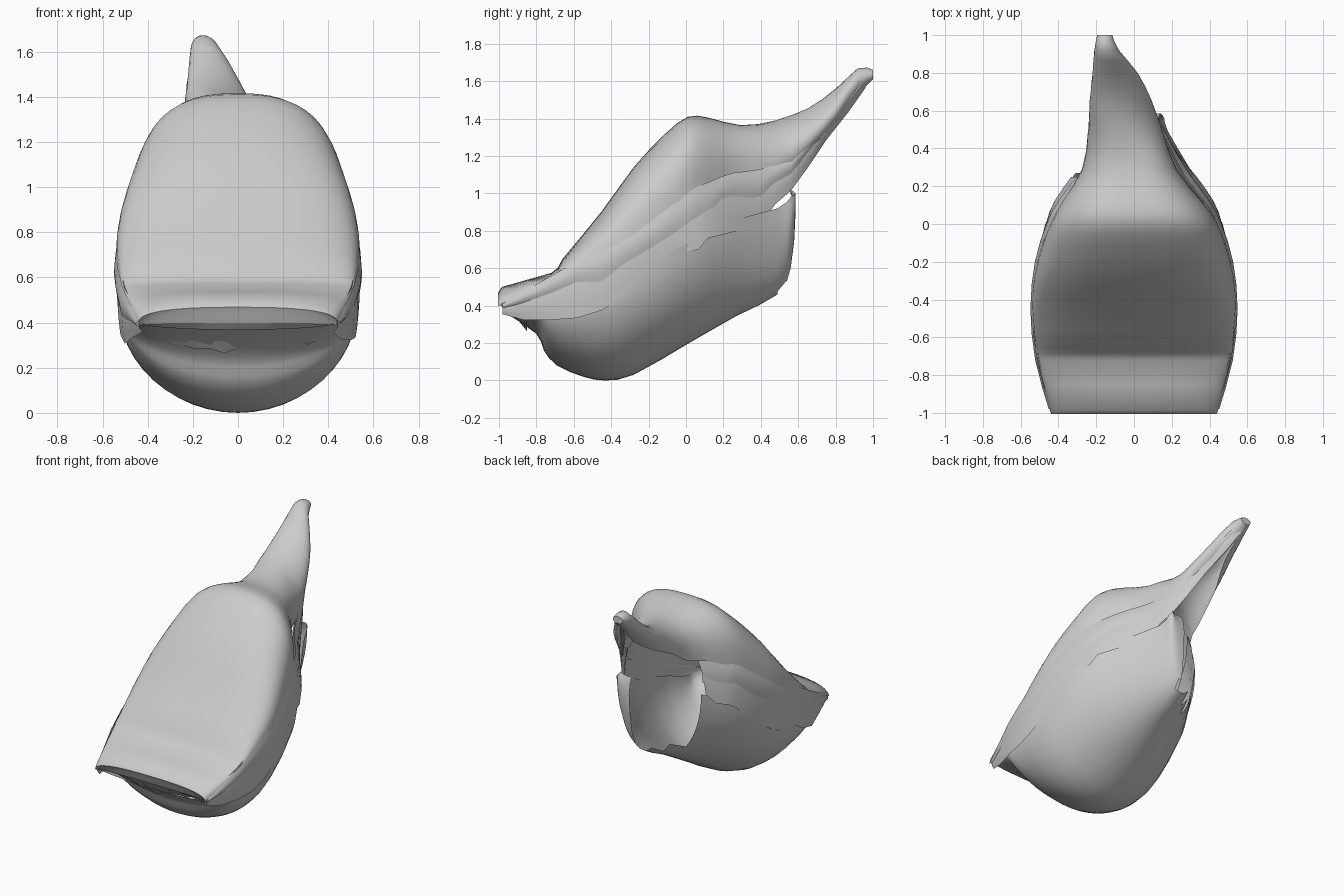
import bpy, bmesh, math, random

if "Cube" in bpy.data.objects:
    bpy.data.objects.remove(bpy.data.objects["Cube"])
random.seed(4)


def spline(rows, steps):
    """Catmull-Rom through station rows, endpoints kept."""
    out = []
    for i in range(len(rows) - 1):
        p0, p1 = rows[max(i - 1, 0)], rows[i]
        p2, p3 = rows[i + 1], rows[min(i + 2, len(rows) - 1)]
        for k in range(steps):
            t = k / steps
            out.append([0.5 * (2*b + (c - a)*t + (2*a - 5*b + 4*c - d)*t*t
                               + (3*b - a - 3*c + d)*t**3)
                        for a, b, c, d in zip(p0, p1, p2, p3)])
    out.append(list(rows[-1]))
    return out


def sheet(name, rows, skip=None):
    """Skin a grid of points; skip(center) leaves holes."""
    bm = bmesh.new()
    grid = [[bm.verts.new(p) for p in row] for row in rows]
    for a, b in zip(grid, grid[1:]):
        for i in range(len(a) - 1):
            quad = (a[i], a[i + 1], b[i + 1], b[i])
            c = sum((v.co for v in quad), quad[0].co * 0) / 4
            if not (skip and skip(c)):
                bm.faces.new(quad)
    bmesh.ops.delete(bm, geom=[v for v in bm.verts if not v.link_faces], context='VERTS')
    bmesh.ops.remove_doubles(bm, verts=bm.verts[:], dist=0.0005)
    bmesh.ops.recalc_face_normals(bm, faces=bm.faces[:])
    me = bpy.data.meshes.new(name)
    bm.to_mesh(me)
    bm.free()
    ob = bpy.data.objects.new(name, me)
    bpy.context.collection.objects.link(ob)
    bpy.context.view_layer.objects.active = ob
    ob.select_set(True)
    bpy.ops.object.shade_smooth_by_angle(angle=math.radians(45))
    ob.select_set(False)
    return ob


def arc(y, c, w, z_mid, z_end, extra, n, tilt=0, seg=24):
    """Half superellipse in x/z, run on past its ends by extra degrees."""
    pts = []
    for i in range(seg + 1):
        a = math.radians(-extra + (180 + 2 * extra) * i / seg)
        co, si = math.cos(a), math.sin(a)
        dx = w * math.copysign(abs(co) ** (2 / n), co)
        pts.append((c + dx, y, z_mid - tilt * dx
                    + (z_end - z_mid) * math.copysign(abs(si) ** (2 / n), si)))
    return pts


# Upper skin with front lip and twisted tail: y, centre, half width, mid z, top z, wrap
upper = [(-.97, 0, .43, .385, .395, 0), (-.99, 0, .44, .40, .44, 0),
         (-.985, 0, .445, .41, .50, 0),
         (-.72, 0, .51, .54, .575, 0), (-.66, 0, .52, .57, .65, 0),
         (-.45, 0, .54, .68, .905, 0), (-.28, 0, .53, .77, 1.14, 0),
         (-.11, 0, .485, .88, 1.32, 0), (.01, 0, .44, .98, 1.41, 0),
         (.12, -.01, .37, 1.04, 1.405, 0), (.29, -.025, .25, 1.10, 1.365, 0),
         (.48, -.045, .20, 1.2, 1.385, 10), (.65, -.07, .165, 1.33, 1.44, 45),
         (.8, -.10, .12, 1.47, 1.55, 75), (.92, -.145, .065, 1.6, 1.67, 90),
         (1.0, -.155, .04, 1.635, 1.66, 90)]
rows = [arc(*s, 2.6 if s[0] < .4 else 2.0,
            .35 * max(0, min(1, (s[0] - .35) / .2, (1 - s[0]) / .2)))
        for s in spline(upper, 2)]
rows.append([(-.155, 1.0, 1.64)] * 25)
sheet("upper_skin", rows)

# Lower pod, torn open at the back left
lower = [(-.98, 0, .43, .40, .37, 0), (-.8, 0, .49, .40, .25, 0),
         (-.76, 0, .495, .40, .16, 0), (-.69, 0, .50, .41, .08, 0),
         (-.55, 0, .525, .46, .02, 0), (-.43, 0, .53, .50, 0, 0),
         (-.28, 0, .525, .57, .03, 0), (0, 0, .47, .73, .19, 0),
         (.27, 0, .31, .86, .345, 0), (.49, 0, .18, .92, .46, 0),
         (.56, .02, .14, .98, .6, 0), (.585, .03, .11, 1.0, .88, 0),
         (.56, .03, .1, 1.02, 1.0, 0)]
sheet("lower_pod", [arc(*s, 2.0) for s in spline(lower, 2)],
      lambda c: c.y > .24 and c.x < .04 and c.z > .47)

# Overlapping torn layers along the sides: y, top x, top z, bottom x, bottom z
layers = [(-.98, .44, .41, .43, .36), (-.72, .51, .56, .51, .34),
          (-.45, .535, .71, .535, .42), (-.2, .51, .84, .515, .54),
          (0, .44, 1.0, .475, .68), (.12, .37, 1.06, .43, .77),
          (.25, .27, 1.11, .34, .83),
          (.4, .19, 1.13, .22, .87), (.56, .11, 1.2, .13, 1.0),
          (.75, .03, 1.38, .0, 1.28), (.96, -.12, 1.62, -.14, 1.57)]


def torn_layer(name, side, reach, grow, last):
    rows = []
    for y, xt, zt, xb, zb in spline(layers[:last], 2):
        jag = random.uniform(-.05, .03) * min(1, (zt - zb) * 4)
        bottom = zt + (zb - zt) * reach + jag
        row = []
        for k in range(6):
            t = k / 5
            x = xt + (xb - xt) * t * reach + grow + .012 * math.sin(math.pi * t)
            row.append((side * x, y, zt + (bottom - zt) * t))
        rows.append(row)
    sheet(name, rows)


for side, word, last in ((1, "right", 11), (-1, "left", 7)):
    torn_layer(word + "_inner_layer", side, 1.0, -.008, last)
    torn_layer(word + "_outer_layer", side, .5, .002, last)

# Crumpled strip tucked under the front lip
front = []
for i in range(15):
    x = -.43 + .86 * i / 14
    sag = .08 * (1 - (x / .43) ** 2)
    low = .36 - sag + random.uniform(-.02, .02)
    front.append([(x, -.97, .40), (x, -.93, .385 - sag * .3), (x, -.85, low)])
sheet("front_tuck", front)
